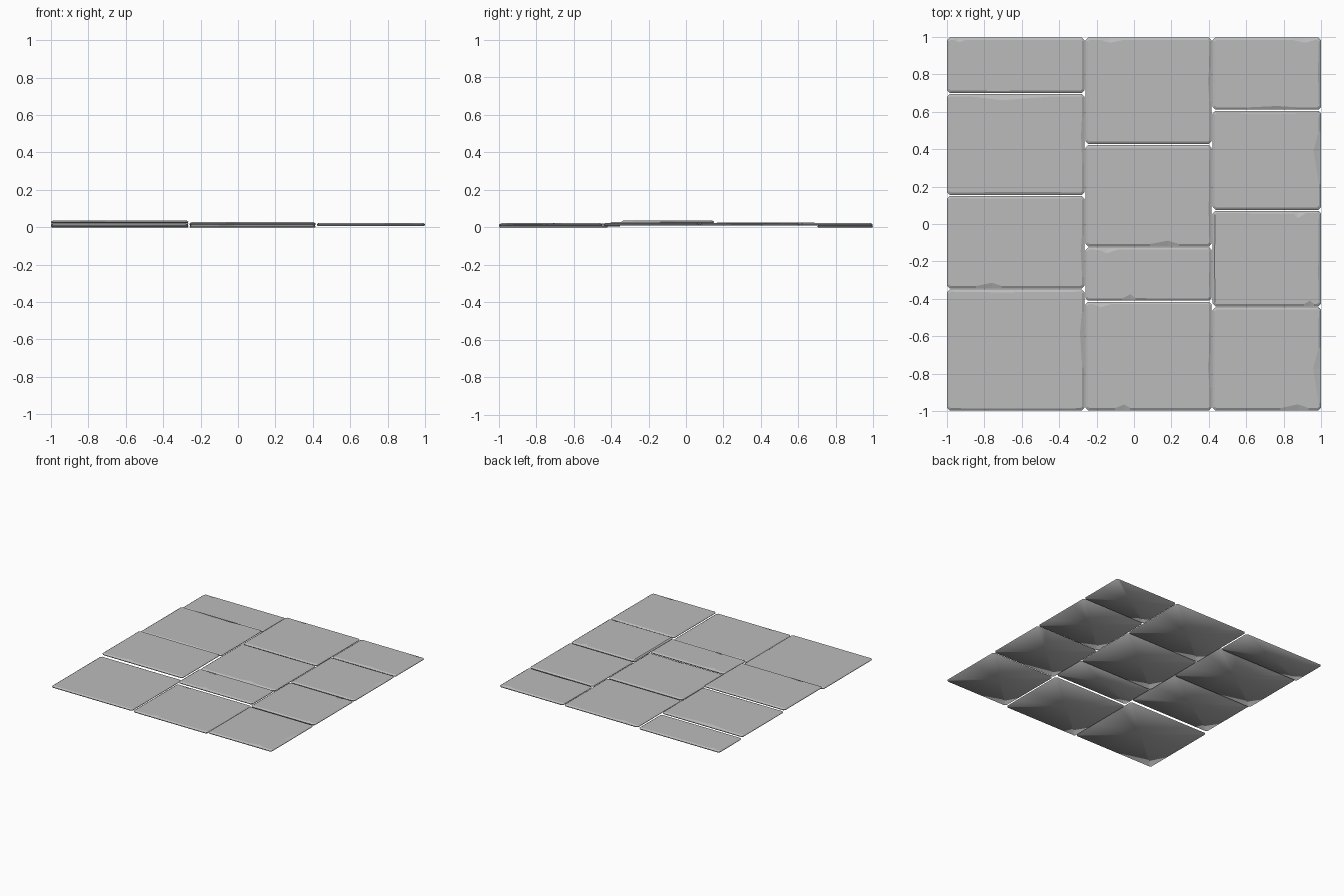
import bpy, bmesh, random
from mathutils import Vector

random.seed(4)
cube = bpy.data.objects.get("Cube")
if cube:
    bpy.data.objects.remove(cube, do_unlink=True)

# Stone colour
stone = bpy.data.materials.new("grey_stone")
stone.use_nodes = True
grey = (0.5, 0.5, 0.5, 1)
stone.diffuse_color = grey
bsdf = next(n for n in stone.node_tree.nodes if n.type == "BSDF_PRINCIPLED")
bsdf.inputs["Base Color"].default_value = grey
bsdf.inputs["Roughness"].default_value = 0.9

THICK, GAP, CORNER, BEVEL = 0.014, 0.003, 0.014, 0.012


def outline(x0, x1, y0, y1, chips):
    """Walk round the slab: (edge point, inward direction, worn width)."""
    c = CORNER
    sides = {
        "front": ((x0 + c, y0), (x1 - c, y0), (0, 1)),
        "right": ((x1, y0 + c), (x1, y1 - c), (-1, 0)),
        "back": ((x1 - c, y1), (x0 + c, y1), (0, -1)),
        "left": ((x0, y1 - c), (x0, y0 + c), (1, 0)),
    }
    points = []
    for name, (a, b, inward) in sides.items():
        a, b, inward = Vector(a), Vector(b), Vector(inward)
        marks = {0.0: BEVEL, 1.0: BEVEL}
        for side, peak, width, depth in chips:
            if side == name:
                # Chip positions run in +x or +y; back and left are walked in reverse
                p = 1 - peak if name in ("back", "left") else peak
                marks[max(0.02, p - width)] = BEVEL
                marks[p] = depth
                marks[min(0.98, p + width * 0.6)] = BEVEL * 1.1
        if len(marks) == 2:
            marks[random.uniform(0.3, 0.7)] = BEVEL * random.uniform(0.8, 1.4)
        for t in sorted(marks):
            points.append((a.lerp(b, t), inward, marks[t], t, a, b))
    return points


def slab(name, x0, x1, y0, y1, base, chips):
    pts = outline(x0 + GAP, x1 - GAP, y0 + GAP, y1 - GAP, chips)
    bm = bmesh.new()
    low, mid, top = [], [], []
    for p, inward, wear, t, a, b in pts:
        along = (b - a).normalized()
        shift = along * (BEVEL * 0.5 if t == 0 else -BEVEL * 0.5 if t == 1 else 0)
        low.append(bm.verts.new((*(p + inward * 0.003), base)))
        mid.append(bm.verts.new((*p, base + THICK * 0.45)))
        top.append(bm.verts.new((*(p + inward * wear + shift), base + THICK)))
    n = len(pts)
    for i in range(n):
        j = (i + 1) % n
        bm.faces.new((low[i], low[j], mid[j], mid[i])).smooth = True
        bm.faces.new((mid[i], mid[j], top[j], top[i]))
    bm.faces.new(top)
    # Underside: fan with soft shading into the sides
    under = bm.faces.new(low[::-1])
    for f in bmesh.ops.poke(bm, faces=[under])["faces"]:
        f.smooth = True
    mesh = bpy.data.meshes.new(name)
    bm.to_mesh(mesh)
    bm.free()
    mesh.materials.append(stone)
    bpy.context.collection.objects.link(bpy.data.objects.new(name, mesh))


# Columns: x range, then slabs from back to front (front edge, base height, chips)
# Each chip: side, position along side, half width, depth
columns = {
    "left": (-1.0, -0.262, [
        (0.698, 0.0, [("back", 0.07, 0.06, 0.025)]),
        (0.153, 0.012, [("back", 0.4, 0.4, 0.033), ("right", 0.6, 0.3, 0.018)]),
        (-0.347, 0.023, [("front", 0.32, 0.12, 0.03), ("right", 0.4, 0.3, 0.02)]),
        (-1.0, 0.005, [("right", 0.65, 0.3, 0.024)]),
    ]),
    "middle": (-0.262, 0.418, [
        (0.425, 0.009, [("back", 0.18, 0.12, 0.028), ("right", 0.6, 0.2, 0.02)]),
        (-0.122, 0.01, [("front", 0.66, 0.15, 0.03)]),
        (-0.413, 0.014, [("back", 0.15, 0.1, 0.032), ("front", 0.35, 0.07, 0.035)]),
        (-1.0, 0.0, [("back", 0.1, 0.09, 0.03), ("front", 0.3, 0.08, 0.032),
                     ("right", 0.4, 0.2, 0.02)]),
    ]),
    "right": (0.418, 1.0, [
        (0.608, 0.009, [("back", 0.87, 0.2, 0.028), ("front", 0.6, 0.3, 0.02)]),
        (0.073, 0.01, [("right", 0.6, 0.35, 0.04)]),
        (-0.443, 0.01, [("back", 0.8, 0.08, 0.038), ("front", 0.92, 0.06, 0.03)]),
        (-1.0, 0.008, [("right", 0.4, 0.35, 0.042), ("front", 0.8, 0.17, 0.033)]),
    ]),
}

for column, (x0, x1, slabs) in columns.items():
    # Outer edges reach the full size
    x0 = x0 - GAP if column == "left" else x0
    x1 = x1 + GAP if column == "right" else x1
    back = 1.0
    for i, (front, base, chips) in enumerate(slabs):
        slab(f"{column}_paving_slab_{i + 1}", x0, x1, front, back, base, chips)
        back = front
